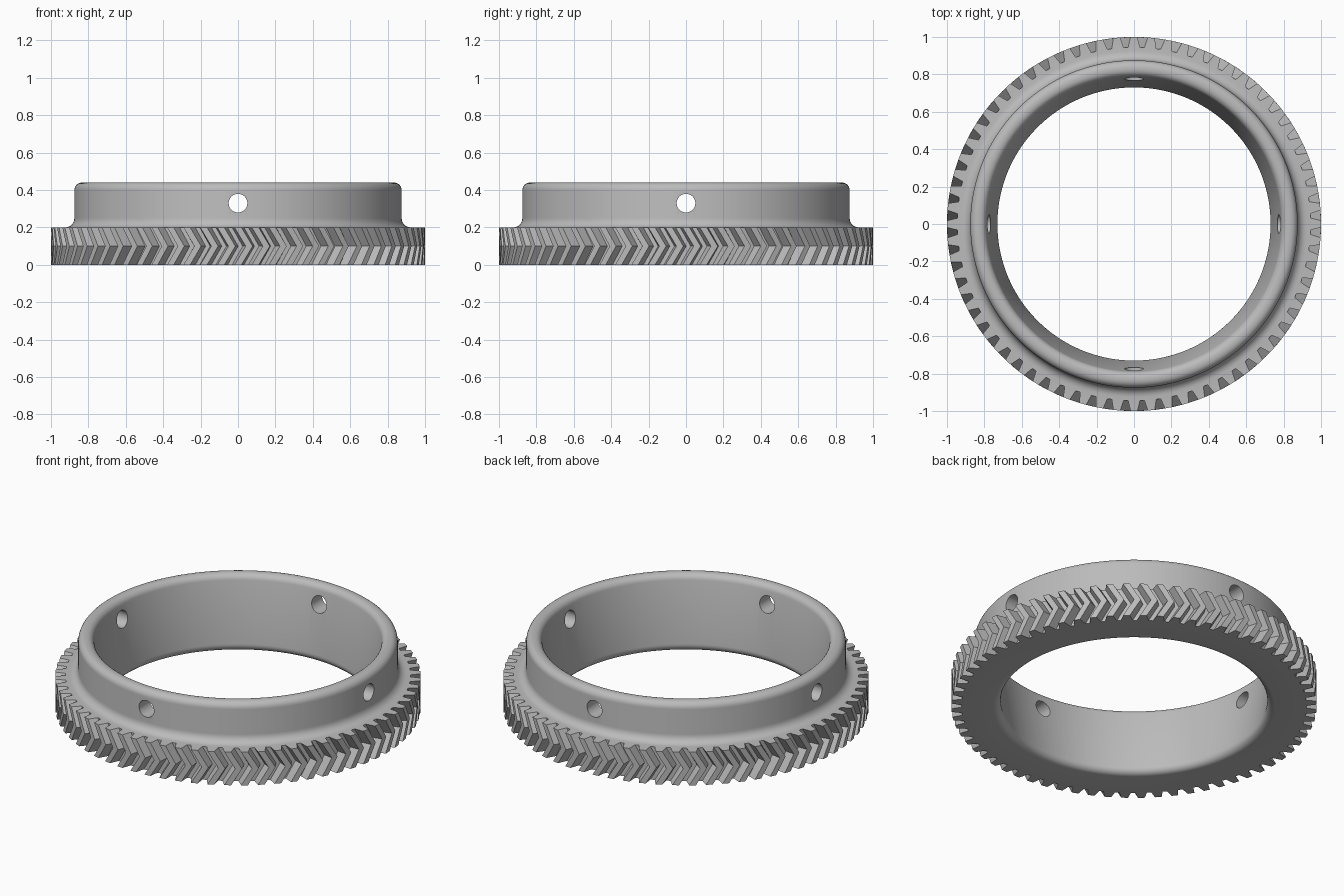
import bpy, bmesh
from math import sin, cos, pi, radians

if "Cube" in bpy.data.objects:
    bpy.data.objects.remove(bpy.data.objects["Cube"])

steel = bpy.data.materials.new("grey_steel")
steel.use_nodes = True
grey = (0.5, 0.5, 0.5, 1)
steel.diffuse_color = grey
steel.node_tree.nodes["Principled BSDF"].inputs["Base Color"].default_value = grey

TEETH = 68
PITCH = 2 * pi / TEETH
TWIST = 0.06            # sideways shift of the chevron apex, in radians
TIP, ROOT = 1.0, 0.945
TIP_HALF, ROOT_HALF = 0.2 * PITCH, 0.36 * PITCH


def arc(r, z, radius, start, end, steps=6):
    """Fillet points around a centre in the (radius, height) plane."""
    angles = [radians(start + (end - start) * i / steps) for i in range(steps + 1)]
    return [(r + radius * cos(a), z + radius * sin(a)) for a in angles]


# Collar section, from the flange top over the rim and down the tapered bore
section = arc(0.925, 0.25, 0.05, 270, 180)
section += arc(0.835, 0.4, 0.04, 0, 90)
section += arc(0.827, 0.4, 0.04, 90, 170)
section += arc(0.77, 0.04, 0.04, 170, 270)
section += [(0.925, 0)]

# Four outline points per tooth: root, tip, tip, root
outline = []
for t in range(TEETH):
    for offset, radius in ((-ROOT_HALF, ROOT), (-TIP_HALF, TIP),
                           (TIP_HALF, TIP), (ROOT_HALF, ROOT)):
        outline.append((t * PITCH + offset, radius))

bm = bmesh.new()


def ring(z, r=None, twist=0):
    """One closed loop; without a radius it follows the teeth."""
    return [bm.verts.new(((r or tr) * cos(a + twist), (r or tr) * sin(a + twist), z))
            for a, tr in outline]


rows = [ring(z, r) for r, z in section]
rows += [ring(0), ring(0.1, twist=TWIST), ring(0.2)]
n = len(outline)
for k, row in enumerate(rows):
    above = rows[(k + 1) % len(rows)]
    for i in range(n):
        j = (i + 1) % n
        bm.faces.new((row[i], row[j], above[j], above[i]))
bmesh.ops.recalc_face_normals(bm, faces=bm.faces)
mesh = bpy.data.meshes.new("herringbone_ring_gear")
bm.to_mesh(mesh)
bm.free()
mesh.materials.append(steel)
gear = bpy.data.objects.new("herringbone_ring_gear", mesh)
bpy.context.collection.objects.link(gear)

# Four round set-screw holes through the collar
for i in range(4):
    a = i * pi / 2
    bpy.ops.mesh.primitive_cylinder_add(
        vertices=32, radius=0.05, depth=0.4,
        location=(0.83 * cos(a), 0.83 * sin(a), 0.33), rotation=(0, pi / 2, a))
    cutter = bpy.context.object
    cutter.name = "hole_cutter"
    cutter.hide_render = True
    cutter.data.materials.append(steel)
    bpy.ops.object.select_all(action="DESELECT")
    gear.select_set(True)
    bpy.context.view_layer.objects.active = gear
    mod = gear.modifiers.new("hole", "BOOLEAN")
    mod.operation, mod.solver, mod.object = "DIFFERENCE", "EXACT", cutter
    bpy.ops.object.modifier_apply(modifier=mod.name)
    bpy.data.objects.remove(cutter)

bpy.ops.object.shade_smooth_by_angle(angle=radians(30))
